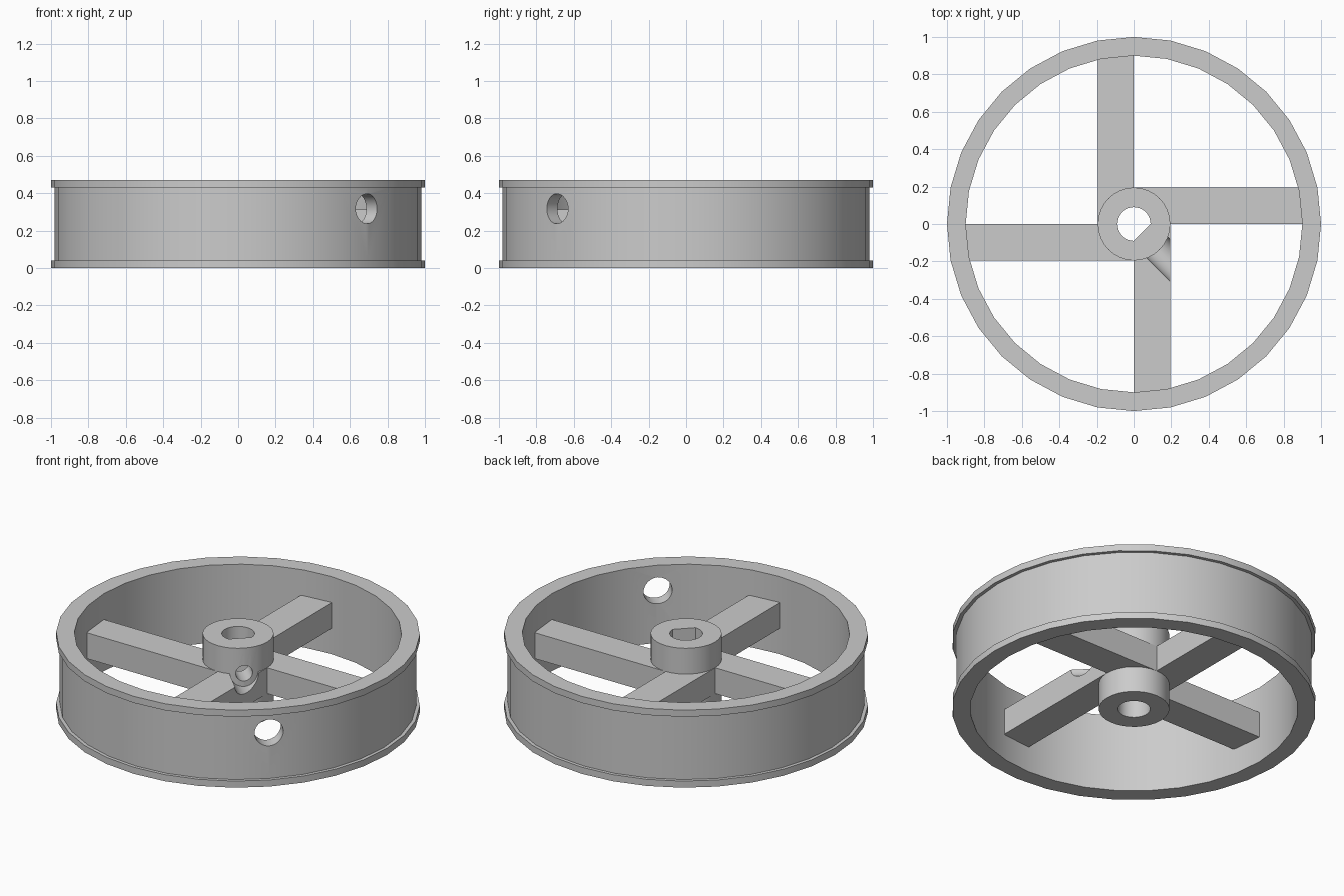
import bpy
import bmesh
from math import cos, sin, pi, tau
from mathutils import Matrix, Vector

if "Cube" in bpy.data.objects:
    bpy.data.objects.remove(bpy.data.objects["Cube"], do_unlink=True)

SIDES = 32
HEIGHT = 0.47
HUB_R = 0.195
BORE_R = 0.09
RIM_IN = 0.9
SPOKE_Z = (HEIGHT / 3, HEIGHT * 2 / 3)
SCREW_Z = 0.317
SCREW_DIR = Vector((1, -1, 0)).normalized()

gray = bpy.data.materials.new("plain gray")
gray.use_nodes = True
color = (0.6, 0.6, 0.6, 1)
gray.diffuse_color = color
gray.node_tree.nodes["Principled BSDF"].inputs["Base Color"].default_value = color


def make_object(name, bm):
    bmesh.ops.recalc_face_normals(bm, faces=bm.faces)
    mesh = bpy.data.meshes.new(name)
    bm.to_mesh(mesh)
    bm.free()
    mesh.materials.append(gray)
    obj = bpy.data.objects.new(name, mesh)
    bpy.context.collection.objects.link(obj)
    return obj


def arc(radius, steps=SIDES):
    return [(radius * cos(tau * i / SIDES), radius * sin(tau * i / SIDES)) for i in range(steps)]


def prism(name, points, z0, z1):
    bm = bmesh.new()
    base = bm.faces.new([bm.verts.new((x, y, z0)) for x, y in points])
    top = bmesh.ops.extrude_face_region(bm, geom=[base], use_keep_orig=True)
    verts = [v for v in top["geom"] if isinstance(v, bmesh.types.BMVert)]
    bmesh.ops.translate(bm, verts=verts, vec=(0, 0, z1 - z0))
    return make_object(name, bm)


def lathe(name, profile):
    bm = bmesh.new()
    rings = [[bm.verts.new((x, y, z)) for x, y in arc(r)] for r, z in profile]
    for a, b in zip(rings, rings[1:] + rings[:1]):
        for i in range(SIDES):
            j = (i + 1) % SIDES
            bm.faces.new((a[i], a[j], b[j], b[i]))
    return make_object(name, bm)


def screw_cutter(radius, start, end):
    # Cylinder lying along the set-screw direction
    obj = prism("screw_cutter", arc(radius), start, end)
    turn = SCREW_DIR.to_track_quat('Z', 'Y').to_matrix().to_4x4()
    obj.data.transform(Matrix.Translation((0, 0, SCREW_Z)) @ turn)
    return obj


def cut(obj, cutter):
    cutter.hide_render = True
    mod = obj.modifiers.new("cut", 'BOOLEAN')
    mod.operation = 'DIFFERENCE'
    mod.solver = 'EXACT'
    mod.object = cutter
    bpy.context.view_layer.objects.active = obj
    bpy.ops.object.modifier_apply(modifier=mod.name)
    bpy.data.objects.remove(cutter, do_unlink=True)


# Rim with a raised lip at both edges and an access hole
lip = 0.04
rim = lathe("rim", [(RIM_IN, 0), (1, 0), (1, lip), (0.98, lip),
                    (0.98, HEIGHT - lip), (1, HEIGHT - lip), (1, HEIGHT), (RIM_IN, HEIGHT)])
cut(rim, screw_cutter(0.08, 0.7, 1.2))

# Hub: round bore below, D-shaped bore above, small set-screw hole
hub = prism("hub", arc(HUB_R), 0, HEIGHT)
cut(hub, prism("bore_cutter", arc(BORE_R), -0.1, SPOKE_Z[0]))
cut(hub, prism("d_bore_cutter", arc(BORE_R, SIDES * 3 // 4 + 1), 0.1, HEIGHT + 0.1))
cut(hub, screw_cutter(0.047, 0.03, 0.4))

# Four offset spokes, trimmed inside the hub
parts = [rim, hub]
for k, side in enumerate(("left", "back", "right", "front")):
    spoke = prism(side + "_spoke", [(0, 0), (0.91, 0), (0.91, HUB_R), (0, HUB_R)], *SPOKE_Z)
    spoke.data.transform(Matrix.Rotation(k * pi / 2, 4, 'Z'))
    cut(spoke, prism("core_cutter", arc(0.15), 0, HEIGHT))
    if side == "front":
        cut(spoke, screw_cutter(0.08, 0.1, 0.6))
    parts.append(spoke)

# Smooth round walls, sharp edges
bpy.ops.object.select_all(action='DESELECT')
for obj in parts:
    obj.select_set(True)
bpy.context.view_layer.objects.active = rim
bpy.ops.object.shade_smooth_by_angle(angle=pi / 6)
